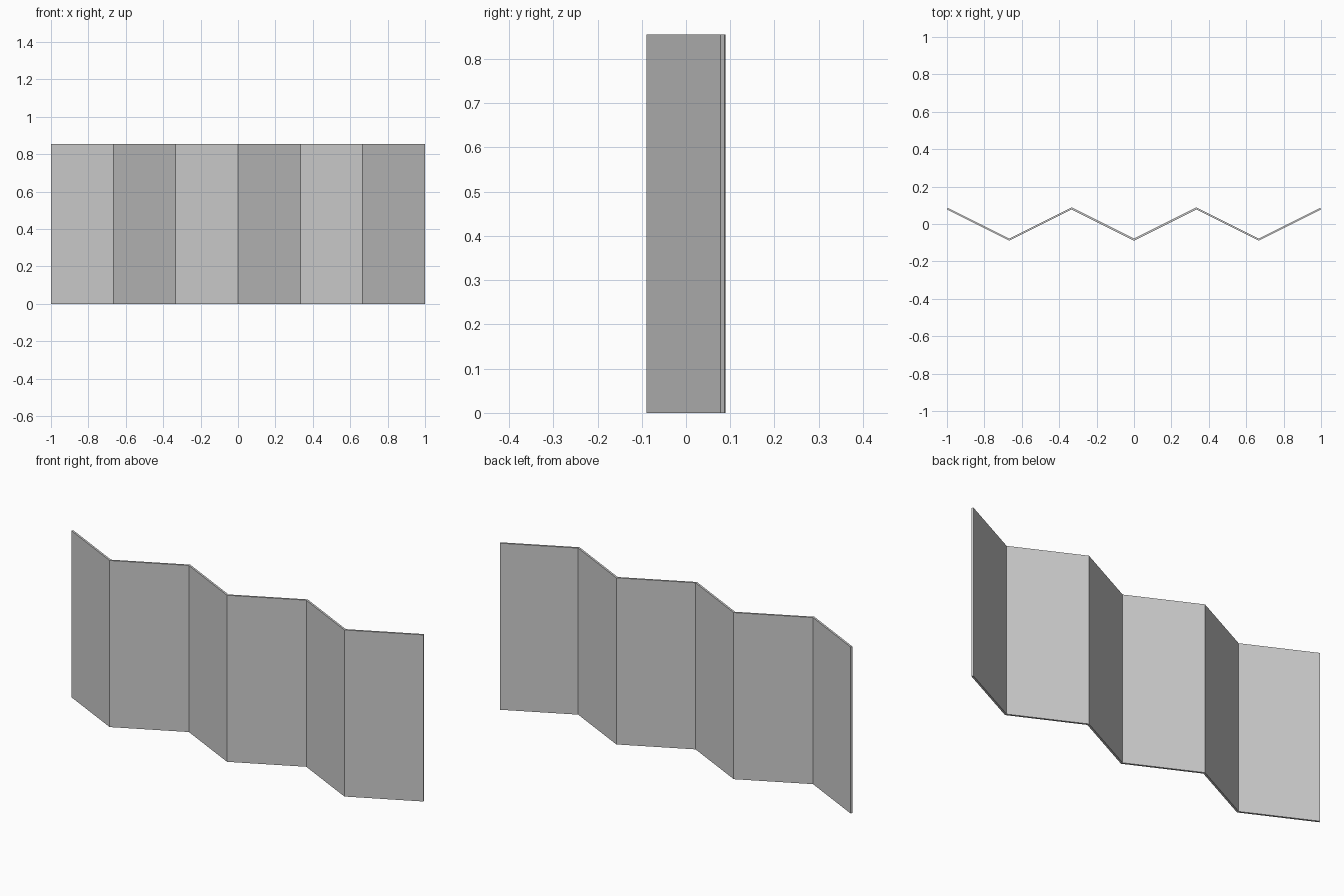
import bpy

cube = bpy.data.objects.get("Cube")
if cube:
    bpy.data.objects.remove(cube, do_unlink=True)

PANELS = 6
HEIGHT = 0.855
FRONT_Y, PEAK_Y = -0.089, 0.0777
THICKNESS = 0.01

# Plain grey finish
grey = bpy.data.materials.new("plain_grey")
grey.use_nodes = True
colour = (0.6, 0.6, 0.6, 1)
grey.diffuse_color = colour
grey.node_tree.nodes["Principled BSDF"].inputs["Base Color"].default_value = colour

# Zigzag front surface: ends and even folds at the back, odd folds at the front
verts, faces = [], []
for i in range(PANELS + 1):
    x = -1 + 2 * i / PANELS
    y = FRONT_Y if i % 2 else PEAK_Y
    verts += [(x, y, 0), (x, y, HEIGHT)]
for i in range(PANELS):
    a = 2 * i
    faces.append((a, a + 2, a + 3, a + 1))

mesh = bpy.data.meshes.new("folding_screen")
mesh.from_pydata(verts, [], faces)
mesh.materials.append(grey)
screen = bpy.data.objects.new("folding_screen", mesh)
bpy.context.collection.objects.link(screen)

# Even sheet thickness towards the back
solid = screen.modifiers.new("sheet_thickness", 'SOLIDIFY')
solid.thickness = THICKNESS
solid.offset = -1
solid.use_even_offset = True
